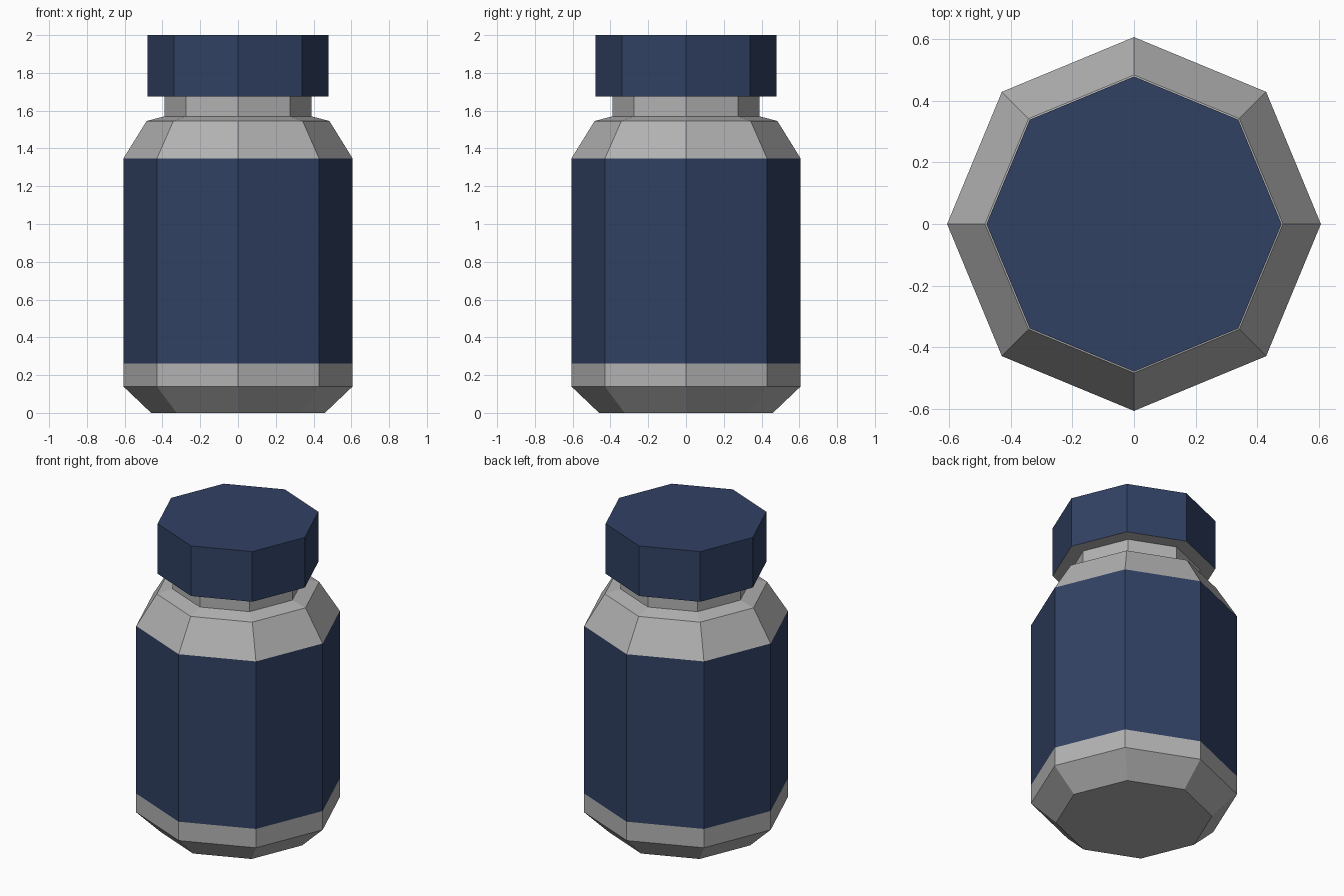
import bpy
import bmesh
from math import cos, sin, tau

SIDES = 8

cube = bpy.data.objects.get("Cube")
if cube:
    bpy.data.objects.remove(cube, do_unlink=True)


def make_material(name, color):
    mat = bpy.data.materials.new(name)
    mat.use_nodes = True
    mat.diffuse_color = color
    mat.node_tree.nodes["Principled BSDF"].inputs["Base Color"].default_value = color
    return mat


grey = make_material("light grey", (0.45, 0.45, 0.45, 1))
navy = make_material("navy blue", (0.031, 0.053, 0.127, 1))


def lathe(name, profile, is_navy):
    """Closed octagonal solid from (radius, height) rings, navy where the rule holds."""
    bm = bmesh.new()
    rings = [[bm.verts.new((r * cos(tau * i / SIDES), r * sin(tau * i / SIDES), z))
              for i in range(SIDES)] for r, z in profile]
    for low, high in zip(rings, rings[1:]):
        for i in range(SIDES):
            j = (i + 1) % SIDES
            bm.faces.new((low[i], low[j], high[j], high[i]))
    bm.faces.new(rings[0][::-1])
    bm.faces.new(rings[-1])
    bm.normal_update()
    for face in bm.faces:
        face.material_index = int(is_navy(face))
    mesh = bpy.data.meshes.new(name)
    bm.to_mesh(mesh)
    bm.free()
    mesh.materials.append(grey)
    mesh.materials.append(navy)
    obj = bpy.data.objects.new(name, mesh)
    bpy.context.collection.objects.link(obj)
    return obj


# Bottle: chamfered base, label band, sloped shoulder and neck
lathe("bottle",
      [(0.46, 0), (0.607, 0.14), (0.607, 0.262), (0.607, 1.347),
       (0.484, 1.545), (0.39, 1.57), (0.39, 1.675)],
      lambda f: 0.3 < f.calc_center_median().z < 1.3)

# Cap: navy sides and top, grey underside
lathe("cap", [(0.479, 1.675), (0.479, 2.0)], lambda f: f.normal.z > -0.5)
